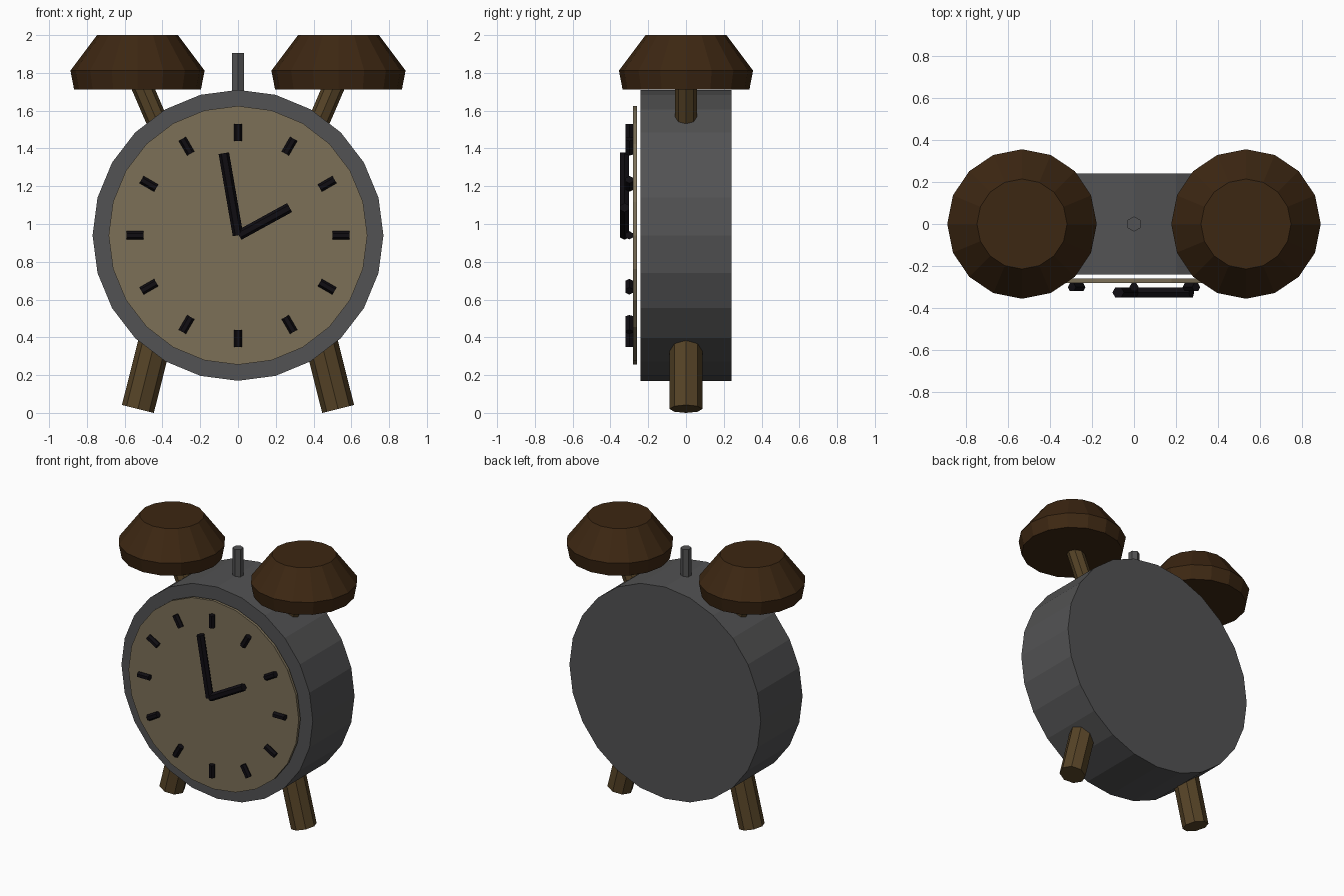
import bpy, bmesh, math
from mathutils import Vector

if "Cube" in bpy.data.objects:
    bpy.data.objects.remove(bpy.data.objects["Cube"])


def material(name, rgb):
    m = bpy.data.materials.new(name)
    m.diffuse_color = (*rgb, 1)
    m.use_nodes = True
    m.node_tree.nodes["Principled BSDF"].inputs["Base Color"].default_value = m.diffuse_color
    return m


GREY = material("case_grey", (0.085, 0.085, 0.087))
CREAM = material("dial_tan", (0.20, 0.16, 0.097))
BELL = material("bell_brown", (0.046, 0.02, 0.006))
LEG = material("leg_bronze", (0.092, 0.056, 0.02))
BLACK = material("hand_black", (0.005, 0.004, 0.006))


def lathe(name, origin, axis, first, profile, sides, mat):
    """Closed faceted solid from (radius, height) pairs; 'first' is the direction of corner 0."""
    o, d, u = Vector(origin), Vector(axis).normalized(), Vector(first).normalized()
    v = d.cross(u)
    bm = bmesh.new()
    rings = []
    for r, h in profile:
        rings.append([bm.verts.new(o + d * h + (u * math.cos(a) + v * math.sin(a)) * r)
                      for a in (2 * math.pi * i / sides for i in range(sides))])
    for lo, hi in zip(rings, rings[1:]):
        for i in range(sides):
            j = (i + 1) % sides
            bm.faces.new((lo[i], lo[j], hi[j], hi[i]))
    bm.faces.new(rings[0][::-1])
    bm.faces.new(rings[-1])
    bmesh.ops.recalc_face_normals(bm, faces=bm.faces)
    me = bpy.data.meshes.new(name)
    bm.to_mesh(me)
    bm.free()
    me.materials.append(mat)
    ob = bpy.data.objects.new(name, me)
    bpy.context.collection.objects.link(ob)
    return ob


def rod(name, p, q, r, sides, mat, corner_on_y=False):
    """Straight rod lying in an x-z plane."""
    d = Vector(q) - Vector(p)
    first = Vector((0, 1, 0)) if corner_on_y else Vector((d.z, 0, -d.x))
    return lathe(name, p, d, first, [(r, 0), (r, d.length)], sides, mat)


CZ = 0.94  # dial centre height

# case and floating dial plate
lathe("case", (0, 0, CZ), (0, 1, 0), (0, 0, 1), [(0.77, -0.24), (0.77, 0.24)], 24, GREY)
lathe("dial", (0, 0, CZ), (0, 1, 0), (0, 0, 1), [(0.685, -0.28), (0.685, -0.26)], 24, CREAM)

# hour marks
for k in range(12):
    a = math.radians(30 * k)
    s, c = math.sin(a), math.cos(a)
    rod(f"hour_mark_{k}", (0.5 * s, -0.30, CZ + 0.5 * c),
        (0.59 * s, -0.30, CZ + 0.59 * c), 0.022, 6, BLACK)

# hands
rod("minute_hand", (0, -0.325, CZ), (-0.075, -0.325, 1.375), 0.028, 6, BLACK)
rod("hour_hand", (0.005, -0.325, CZ), (0.273, -0.325, 1.087), 0.027, 6, BLACK)

# hammer pin on top
rod("top_pin", (0, 0, 1.6), (0, 0, 1.905), 0.036, 6, GREY, True)

# mirrored legs, bell stems and bells
for side, x in (("left", -1), ("right", 1)):
    rod(f"{side}_leg", (x * 0.53, 0, 0.021), (x * 0.41, 0, 0.5), 0.087, 8, LEG)
    rod(f"{side}_bell_stem", (x * 0.366, 0, 1.4), (x * 0.53, 0, 1.78), 0.057, 8, LEG)
    lathe(f"{side}_bell", (x * 0.532, 0, 0), (0, 0, 1), (1, 0, 0),
          [(0.336, 1.713), (0.355, 1.812), (0.214, 2.0)], 16, BELL)
